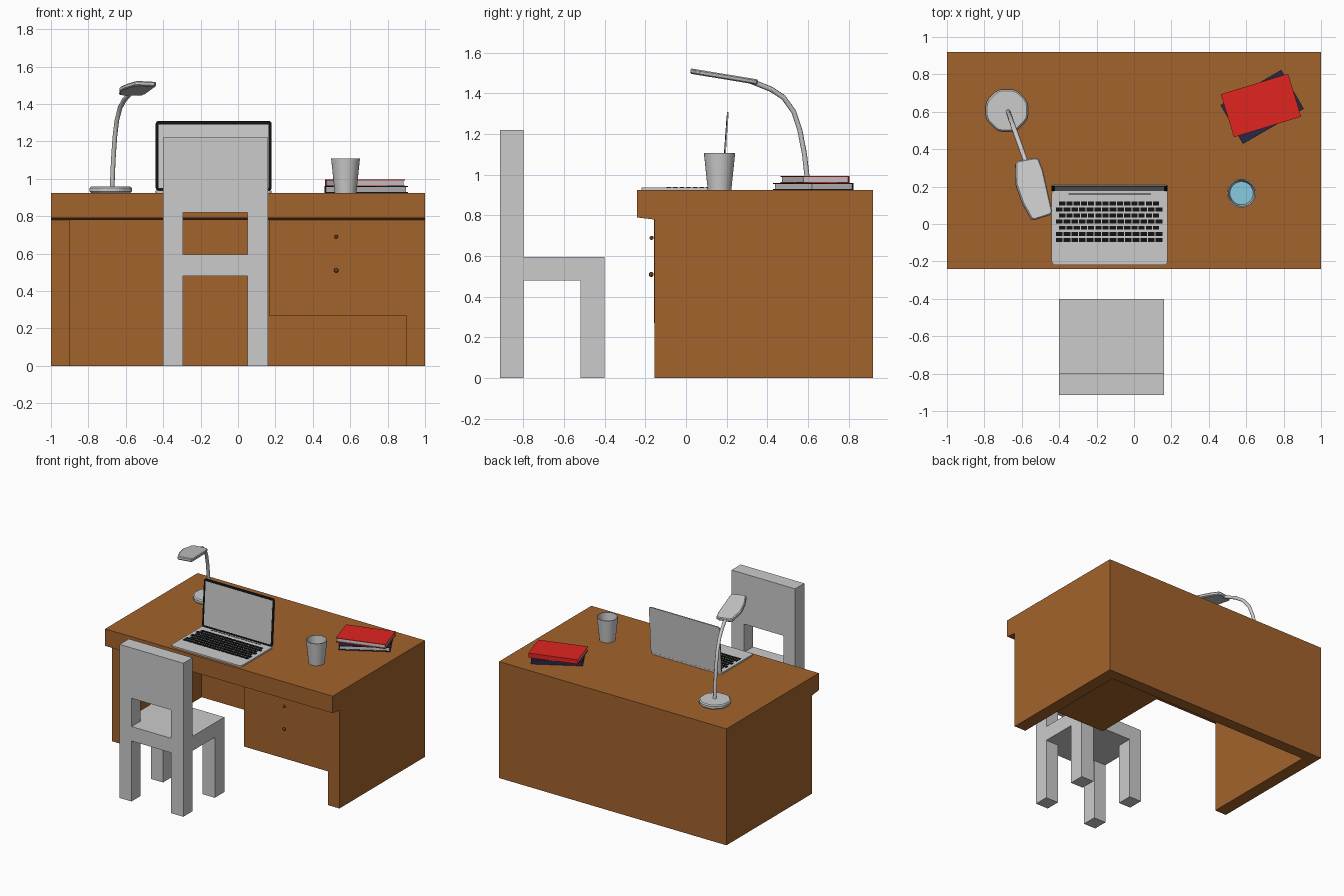
import bpy, bmesh, math
from mathutils import Matrix, Vector

if "Cube" in bpy.data.objects:
    bpy.data.objects.remove(bpy.data.objects["Cube"])


def material(name, rgb):
    m = bpy.data.materials.new(name)
    m.diffuse_color = (*rgb, 1)
    m.use_nodes = True
    m.node_tree.nodes["Principled BSDF"].inputs["Base Color"].default_value = m.diffuse_color
    return m


WOOD = material("wood", (0.36, 0.125, 0.025))
KNOB = material("knob", (0.15, 0.05, 0.012))
BLACK = material("black", (0.006, 0.006, 0.006))
RED = material("red_cover", (0.75, 0.018, 0.014))
NAVY = material("navy_cover", (0.02, 0.022, 0.06))
WATER = material("water", (0.25, 0.6, 0.75))


def finish(bm, name, mat=None, matrix=None, smooth=False):
    bmesh.ops.recalc_face_normals(bm, faces=bm.faces[:])
    me = bpy.data.meshes.new(name)
    bm.to_mesh(me)
    bm.free()
    ob = bpy.data.objects.new(name, me)
    bpy.context.collection.objects.link(ob)
    if mat:
        me.materials.append(mat)
    if matrix:
        ob.matrix_world = matrix
    if smooth:
        bpy.ops.object.select_all(action='DESELECT')
        ob.select_set(True)
        bpy.context.view_layer.objects.active = ob
        bpy.ops.object.shade_smooth_by_angle(angle=math.radians(35))
    return ob


def add_box(bm, x0, x1, y0, y1, z0, z1):
    m = Matrix.Translation(((x0 + x1) / 2, (y0 + y1) / 2, (z0 + z1) / 2)) @ \
        Matrix.Diagonal((x1 - x0, y1 - y0, z1 - z0, 1))
    return bmesh.ops.create_cube(bm, size=1, matrix=m)["verts"]


def box(name, dims, mat=None, matrix=None, corner=0):
    """Box from min/max pairs; corner rounds the four upright edges."""
    bm = bmesh.new()
    add_box(bm, *dims)
    if corner:
        up = [e for e in bm.edges if abs(e.verts[0].co.z - e.verts[1].co.z) > 1e-6]
        bmesh.ops.bevel(bm, geom=up, offset=corner, segments=4, profile=0.5, affect='EDGES')
    return finish(bm, name, mat, matrix)


def prism(name, points, vec, mat=None):
    """Extrude a closed outline along vec."""
    bm = bmesh.new()
    f = bm.faces.new([bm.verts.new(p) for p in points])
    ret = bmesh.ops.extrude_face_region(bm, geom=[f], use_keep_orig=True)
    bmesh.ops.translate(bm, vec=vec, verts=[v for v in ret["geom"] if isinstance(v, bmesh.types.BMVert)])
    return finish(bm, name, mat)


def lathe(name, profile, centre, steps, mat=None, smooth=True):
    """Spin an (r, z) profile around the upright axis."""
    bm = bmesh.new()
    vs = [bm.verts.new((r, 0, z)) for r, z in profile]
    es = [bm.edges.new(p) for p in zip(vs, vs[1:])]
    bmesh.ops.spin(bm, geom=vs + es, cent=(0, 0, 0), axis=(0, 0, 1), angle=math.tau, steps=steps)
    bmesh.ops.remove_doubles(bm, verts=bm.verts[:], dist=1e-5)
    return finish(bm, name, mat, Matrix.Translation(centre), smooth)


# Desk: overhanging top, side panels, back panel, drawer block, knobs
TOP = 0.925
prism("desk_top", [(-1, y, z) for y, z in
                   [(-0.24, TOP), (0.92, TOP), (0.92, 0.78), (-0.155, 0.78), (-0.24, 0.79)]], (2, 0, 0), WOOD)
for side, x0 in (("left", -1), ("right", 0.9)):
    box(f"desk_{side}_panel", (x0, x0 + 0.1, -0.155, 0.92, 0, 0.78), WOOD)
box("desk_back_panel", (-0.9, 0.9, 0.83, 0.92, 0, 0.78), WOOD)
box("drawer_block", (0.165, 0.9, -0.158, 0.83, 0.27, 0.78), WOOD)
for i, (z, r) in enumerate(((0.69, 0.010), (0.51, 0.012))):
    bm = bmesh.new()
    bmesh.ops.create_uvsphere(bm, u_segments=16, v_segments=8, radius=r)
    finish(bm, f"drawer_knob_{i + 1}", KNOB, Matrix.Translation((0.525, -0.159 - r, z)), True)

# Chair: seat, backrest and four square legs
box("chair_seat", (-0.40, 0.16, -0.80, -0.40, 0.48, 0.595))
box("chair_backrest", (-0.40, 0.16, -0.915, -0.80, 0.82, 1.22))
box("chair_back_rail", (-0.295, 0.05, -0.915, -0.80, 0.48, 0.595))
for side, x0, x1 in (("left", -0.40, -0.295), ("right", 0.05, 0.16)):
    box(f"chair_front_leg_{side}", (x0, x1, -0.52, -0.40, 0, 0.48))
    box(f"chair_back_post_{side}", (x0, x1, -0.915, -0.80, 0, 0.82))

# Laptop base, hinge slot and keyboard
box("laptop_base", (-0.44, 0.18, -0.22, 0.185, TOP, 0.937), corner=0.022)
box("laptop_hinge_slot", (-0.35, 0.09, 0.157, 0.163, 0.936, 0.938), BLACK)
bm = bmesh.new()
for row in range(7):
    y = 0.11 - row * 0.0325
    x0, x1 = (-0.40, 0.14) if row % 2 == 0 and row < 6 else (-0.417, 0.157)
    pitch = (x1 - x0) / 14
    for k in range(14):
        add_box(bm, x0 + k * pitch, x0 + (k + 0.86) * pitch, y - 0.0105, y + 0.0105, 0.936, 0.941)
finish(bm, "laptop_keys", BLACK)

# Laptop lid, modelled flat (y = height) then stood up with a slight lean
lid = Matrix.Translation((-0.13, 0.176, 0.937)) @ Matrix.Rotation(math.radians(86), 4, 'X')
box("laptop_lid", (-0.31, 0.31, 0, 0.373, -0.008, -0.003), None, lid, 0.016)
box("laptop_bezel", (-0.31, 0.31, 0, 0.373, -0.003, 0), BLACK, lid, 0.016)
box("laptop_display", (-0.294, 0.294, 0.014, 0.355, -0.001, 0.001), None, lid)

# Cup with water
cup = (0.575, 0.165, TOP)
lathe("cup", [(0, 0), (0.058, 0), (0.077, 0.183), (0.071, 0.183), (0.053, 0.012), (0, 0.012)], cup, 32)
lathe("cup_water", [(0, 0.095), (0.0625, 0.095)], cup, 32, WATER)

# Books: two covers, a spine at the back, and the page block
for name, mat, cx, cy, z, ang in (("lower_book", NAVY, 0.685, 0.626, TOP, 30),
                                  ("upper_book", RED, 0.679, 0.634, TOP + 0.035, 17)):
    m = Matrix.Translation((cx, cy, z)) @ Matrix.Rotation(math.radians(ang), 4, 'Z')
    bm = bmesh.new()
    add_box(bm, -0.188, 0.188, -0.12, 0.12, 0, 0.005)
    add_box(bm, -0.188, 0.188, -0.12, 0.12, 0.03, 0.035)
    add_box(bm, -0.188, 0.188, 0.115, 0.12, 0.005, 0.03)
    finish(bm, f"{name}_cover", mat, m)
    box(f"{name}_pages", (-0.181, 0.181, -0.113, 0.115, 0.005, 0.03), None, m)

# Lamp base: low rounded octagon
bm = bmesh.new()
bmesh.ops.create_cone(bm, cap_ends=True, segments=8, radius1=0.122, radius2=0.122, depth=0.034,
                      matrix=Matrix.Rotation(math.pi / 8, 4, 'Z'))
up = [e for e in bm.edges if abs(e.verts[0].co.z - e.verts[1].co.z) > 0.01]
bmesh.ops.bevel(bm, geom=up, offset=0.022, segments=2, profile=0.5, affect='EDGES')
rim = [e for e in bm.edges if abs(e.verts[0].co.z - e.verts[1].co.z) < 1e-5]
bmesh.ops.bevel(bm, geom=rim, offset=0.008, segments=1, affect='EDGES')
finish(bm, "lamp_base", None, Matrix.Translation((-0.68, 0.607, 0.942)))

# Lamp arm: bent tube in one slanted upright plane
cu = bpy.data.curves.new("lamp_arm", 'CURVE')
cu.dimensions = '3D'
cu.bevel_depth = 0.013
cu.bevel_resolution = 2
cu.use_fill_caps = True
path = [(0.60, 0.95), (0.583, 1.10), (0.56, 1.22), (0.53, 1.31), (0.48, 1.38), (0.42, 1.42), (0.32, 1.46)]
sp = cu.splines.new('POLY')
sp.points.add(len(path) - 1)
for p, (y, z) in zip(sp.points, path):
    p.co = (-0.673 + (0.60 - y) * 0.355, y, z, 1)
bpy.context.collection.objects.link(bpy.data.objects.new("lamp_arm", cu))

# Lamp head: tilted plate with a chamfered rim
outline = [(-0.62, 0.336), (-0.53, 0.352), (-0.513, 0.345), (-0.49, 0.285), (-0.44, 0.064), (-0.45, 0.047),
           (-0.535, 0.02), (-0.552, 0.025), (-0.60, 0.11), (-0.635, 0.21), (-0.636, 0.32)]
head = prism("lamp_head", [(x, y, 1.443 + (0.35 - y) * 0.165) for x, y in outline], (0.004, 0.003, 0.026))
bev = head.modifiers.new("rim", 'BEVEL')
bev.width = 0.006
bev.segments = 1
bev.limit_method = 'ANGLE'
bev.angle_limit = math.radians(50)
